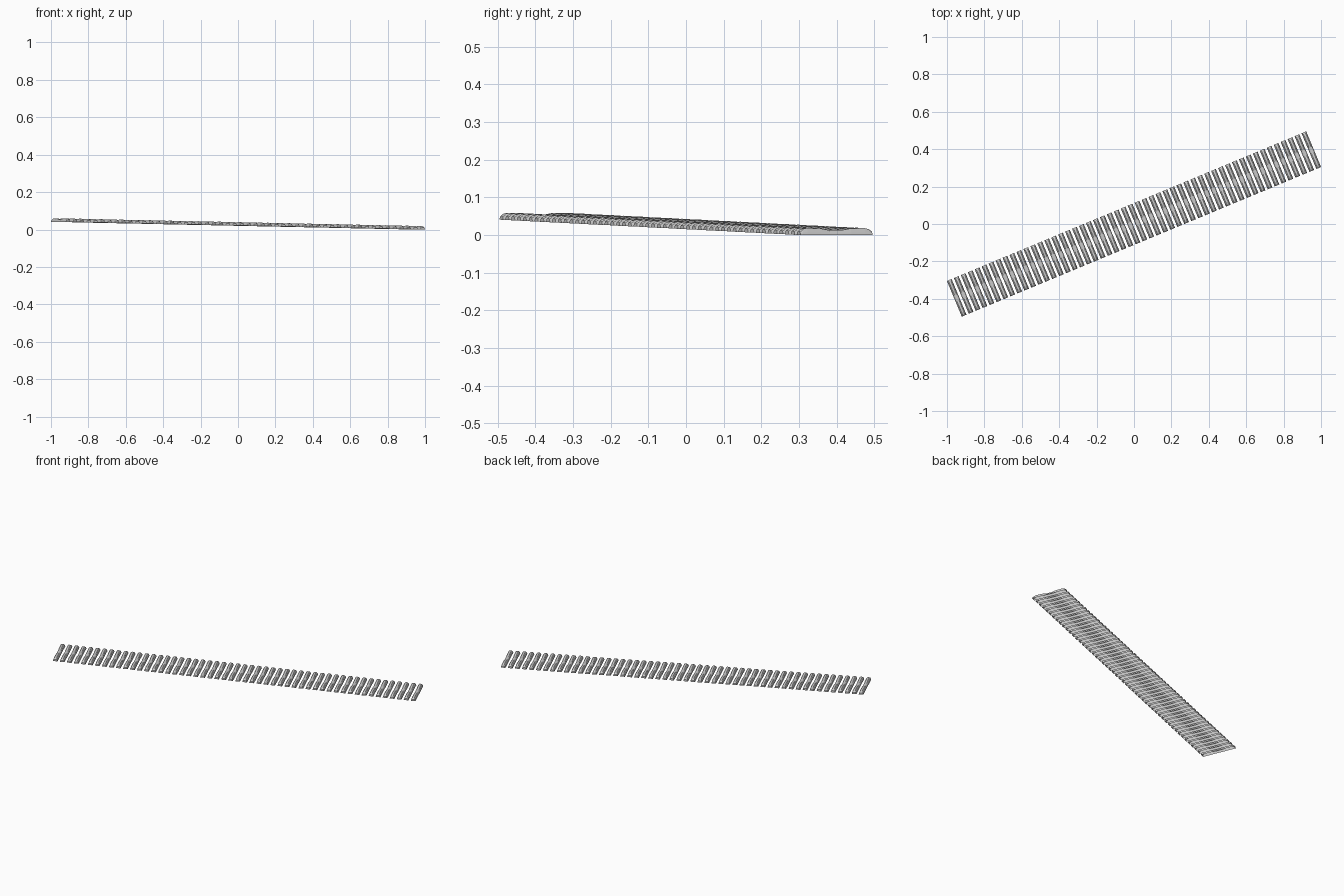
import bpy, bmesh
from math import radians, atan2

if "Cube" in bpy.data.objects:
    bpy.data.objects.remove(bpy.data.objects["Cube"])

COUNT = 52
TRACK_LEN = 2.081      # overall run of sleepers
DROP = 0.041           # height lost from left end to right end
YAW = radians(22.6)
BASE_HALF = 0.0135     # half width at the bottom

# Half profile along one sleeper: (distance from middle, top height)
half = [(0.018, 0.0130), (0.043, 0.0175), (0.083, 0.0185),
        (0.096, 0.0155), (0.1035, 0.0100)]
stations = [(-y, h) for y, h in reversed(half)] + half

# Half trough section: (half width, fraction of height), open underneath
trough = [(BASE_HALF, 0.0), (0.0115, 0.45), (0.0095, 0.82), (0.0060, 1.0)]
section = [(-x, f) for x, f in trough] + [(x, f) for x, f in reversed(trough)]

# Hollow sleeper shell: trough sections bridged along its length
bm = bmesh.new()
rings = [[bm.verts.new((x, y, f * h)) for x, f in section] for y, h in stations]
for a, b in zip(rings, rings[1:]):
    for i in range(len(section) - 1):
        bm.faces.new((a[i], a[i + 1], b[i + 1], b[i]))
# Closed ends
bm.faces.new(rings[0][::-1])
bm.faces.new(rings[-1])
bmesh.ops.recalc_face_normals(bm, faces=bm.faces)
bm.faces.ensure_lookup_table()
# Make sure the shell faces outward (top strip points up)
if max(bm.faces, key=lambda f: f.calc_center_median().z).normal.z < 0:
    bmesh.ops.reverse_faces(bm, faces=bm.faces)
# First sleeper sits at the left end of the run
bmesh.ops.translate(bm, verts=bm.verts, vec=(-TRACK_LEN / 2 + BASE_HALF, 0, 0))
mesh = bpy.data.meshes.new("sleepers")
bm.to_mesh(mesh)
bm.free()

sleepers = bpy.data.objects.new("sleepers", mesh)
bpy.context.collection.objects.link(sleepers)

# Repeat evenly along the gently sloping, turned track line
arr = sleepers.modifiers.new("row", 'ARRAY')
arr.count = COUNT
arr.use_relative_offset = False
arr.use_constant_offset = True
arr.constant_offset_displace = ((TRACK_LEN - 2 * BASE_HALF) / (COUNT - 1), 0, 0)
sleepers.rotation_euler = (0, atan2(DROP, TRACK_LEN), YAW)
sleepers.location = (0, 0, DROP / 2)
